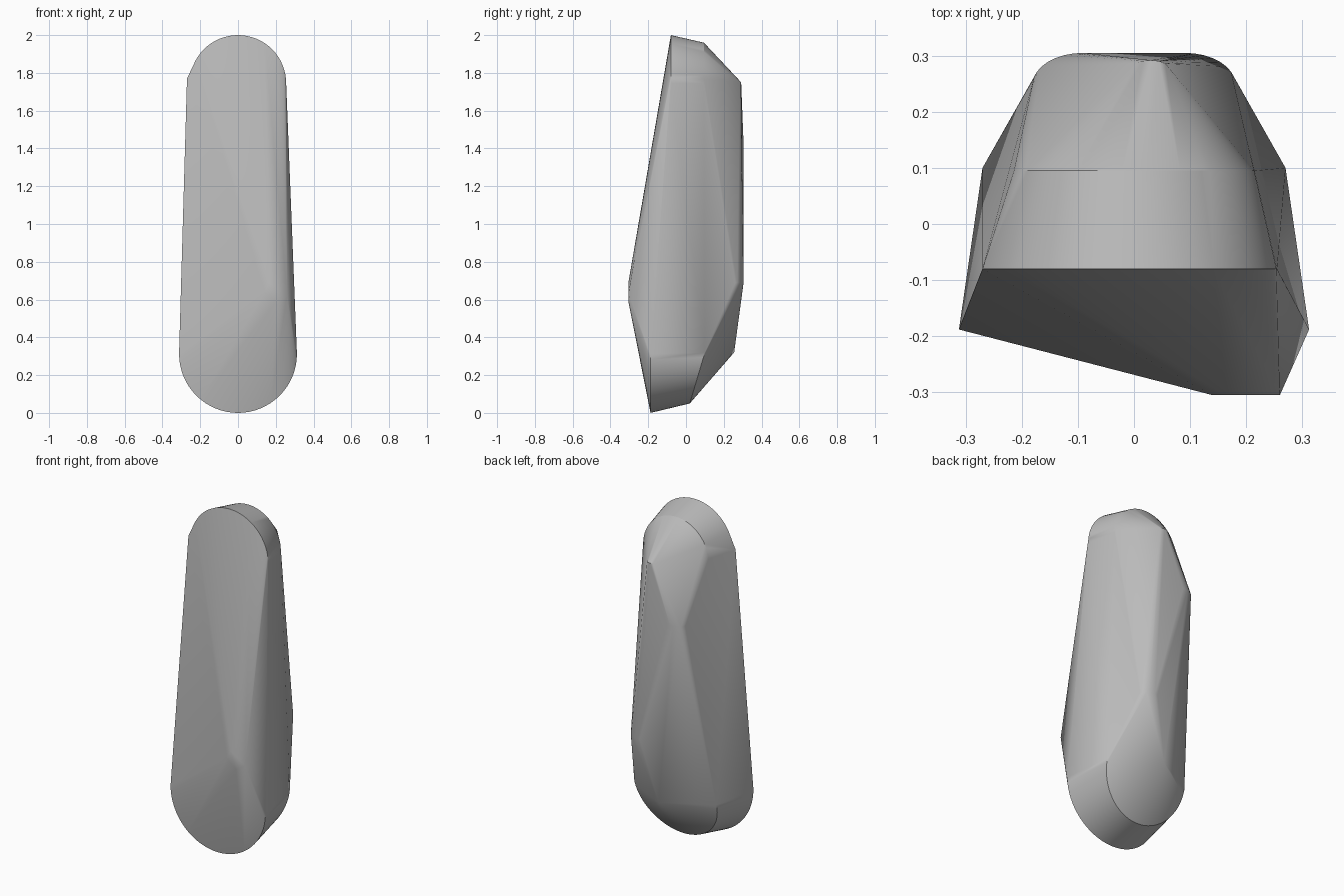
import bpy, bmesh
from math import sin, cos, pi

cube = bpy.data.objects.get("Cube")
if cube:
    bpy.data.objects.remove(cube, do_unlink=True)


def half_ring(radius, y, z, rise, lean=0.0, steps=32):
    """Half circle opening up (rise=-1) or down (rise=1), leaning in y."""
    angles = [pi * i / steps for i in range(steps + 1)]
    return [(radius * cos(a), y + lean * sin(a), z + rise * radius * sin(a))
            for a in angles]


def rounded_corner(side, z, steps=8):
    """Quarter curve that rounds one corner of the back."""
    angles = [pi / 2 * i / steps for i in range(steps + 1)]
    return [(side * (0.09 + 0.09 * sin(a)), 0.25 + 0.055 * cos(a), z)
            for a in angles]


# Rims of the stone: front and back, top and bottom
points = half_ring(0.255, -0.08, 1.745, 1)
points += half_ring(0.215, 0.095, 1.745, 1)
points += half_ring(0.312, -0.188, 0.312, -1)
points += half_ring(0.27, 0.10, 0.32, -1, lean=-0.08)

# Chipped upper corner
points.append((-0.27, -0.08, 1.77))

# Back: diagonal ridge between two rounded corners, with a peak at each end
points += rounded_corner(-1, 1.42) + rounded_corner(1, 0.69)
points += [(0.03 + 0.03 * cos(pi * i / 6), 0.28 + 0.012 * sin(pi * i / 6), 1.75)
           for i in range(7)]
points.append((0, 0.255, 0.32))

# Front: small flat facet at the forward peak
points += [(x, -0.305, z) for x, z in
           ((0.14, 0.64), (0.165, 0.69), (0.2, 0.59), (0.26, 0.63))]

# Skin the rims and peaks as one faceted solid
bm = bmesh.new()
for p in points:
    bm.verts.new(p)
bmesh.ops.remove_doubles(bm, verts=bm.verts, dist=0.0005)
hull = bmesh.ops.convex_hull(bm, input=bm.verts)
loose = [v for v in bm.verts if not v.link_faces]
bmesh.ops.delete(bm, geom=loose, context='VERTS')
bmesh.ops.recalc_face_normals(bm, faces=bm.faces)

mesh = bpy.data.meshes.new("standing_stone")
bm.to_mesh(mesh)
bm.free()
stone = bpy.data.objects.new("standing_stone", mesh)
bpy.context.collection.objects.link(stone)

# Plain grey
grey = bpy.data.materials.new("stone_grey")
grey.use_nodes = True
colour = (0.5, 0.5, 0.5, 1)
grey.diffuse_color = colour
grey.node_tree.nodes["Principled BSDF"].inputs["Base Color"].default_value = colour
mesh.materials.append(grey)

bpy.ops.object.select_all(action='DESELECT')
stone.select_set(True)
bpy.context.view_layer.objects.active = stone
bpy.ops.object.shade_smooth_by_angle(angle=pi / 6)
